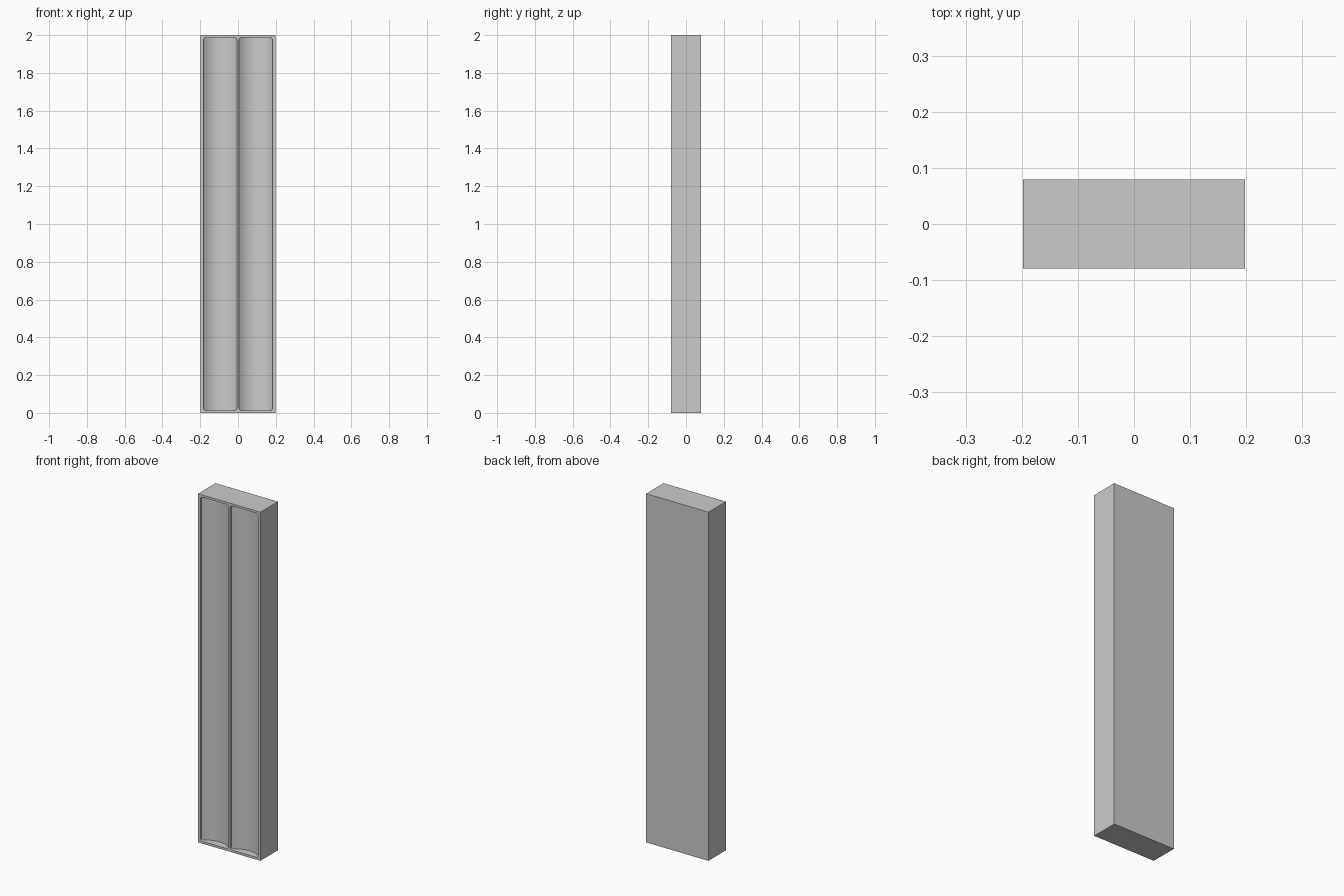
import bpy, bmesh, math

if "Cube" in bpy.data.objects:
    bpy.data.objects.remove(bpy.data.objects["Cube"])

W, D, H = 0.395, 0.158, 2.0          # outer body
X0, X1 = 0.006, 0.183                # recess limits, right-hand side
Z0, Z1 = 0.013, 1.987
R = 0.014                            # rounded recess corners
WALL, SAG = 0.01, 0.036              # straight wall depth, extra depth of the scoop


def make_object(name, bm):
    bmesh.ops.recalc_face_normals(bm, faces=bm.faces[:])
    mesh = bpy.data.meshes.new(name)
    bm.to_mesh(mesh)
    bm.free()
    obj = bpy.data.objects.new(name, mesh)
    bpy.context.collection.objects.link(obj)
    return obj


def scoop_cutter(name, side):
    """Trough-shaped cutter made of vertical columns across the recess."""
    half = (X1 - X0) / 2
    mid = side * (X0 + X1) / 2
    corner = [half - R + R * math.sin(math.radians(a)) for a in (90, 67.5, 45, 22.5, 0)]
    inner = [(half - R) * (1 - 2 * i / 14) for i in range(1, 14)]
    us = corner + inner + [-u for u in reversed(corner)]
    rad = (half * half + SAG * SAG) / (2 * SAG)
    bm = bmesh.new()
    cols = []
    for u in us:
        over = max(0.0, abs(u) - (half - R))
        dz = R - math.sqrt(max(0.0, R * R - over * over))
        depth = WALL + SAG - (rad - math.sqrt(rad * rad - u * u))
        front, back = -D / 2 - 0.05, -D / 2 + depth
        cols.append([bm.verts.new((mid + u, y, z)) for y, z in
                     ((front, Z0 + dz), (front, Z1 - dz), (back, Z1 - dz), (back, Z0 + dz))])
    for a, b in zip(cols, cols[1:]):
        for i in range(4):
            j = (i + 1) % 4
            bm.faces.new((a[i], a[j], b[j], b[i]))
    bm.faces.new(cols[0])
    bm.faces.new(cols[-1])
    cutter = make_object(name, bm)
    cutter.hide_render = True
    return cutter


# Solid rectangular body
bm = bmesh.new()
bmesh.ops.create_cube(bm, size=1)
bmesh.ops.scale(bm, vec=(W, D, H), verts=bm.verts)
bmesh.ops.translate(bm, vec=(0, 0, H / 2), verts=bm.verts)
body = make_object("panel_body", bm)

# Two concave troughs in the front
bpy.context.view_layer.objects.active = body
body.select_set(True)
for name, side in (("left_trough_cutter", -1), ("right_trough_cutter", 1)):
    cutter = scoop_cutter(name, side)
    mod = body.modifiers.new(name, "BOOLEAN")
    mod.operation = "DIFFERENCE"
    mod.solver = "EXACT"
    mod.object = cutter
    bpy.ops.object.modifier_apply(modifier=mod.name)
    bpy.data.objects.remove(cutter)

# Smooth trough curves, sharp box edges
bpy.ops.object.shade_smooth_by_angle(angle=math.radians(30))
